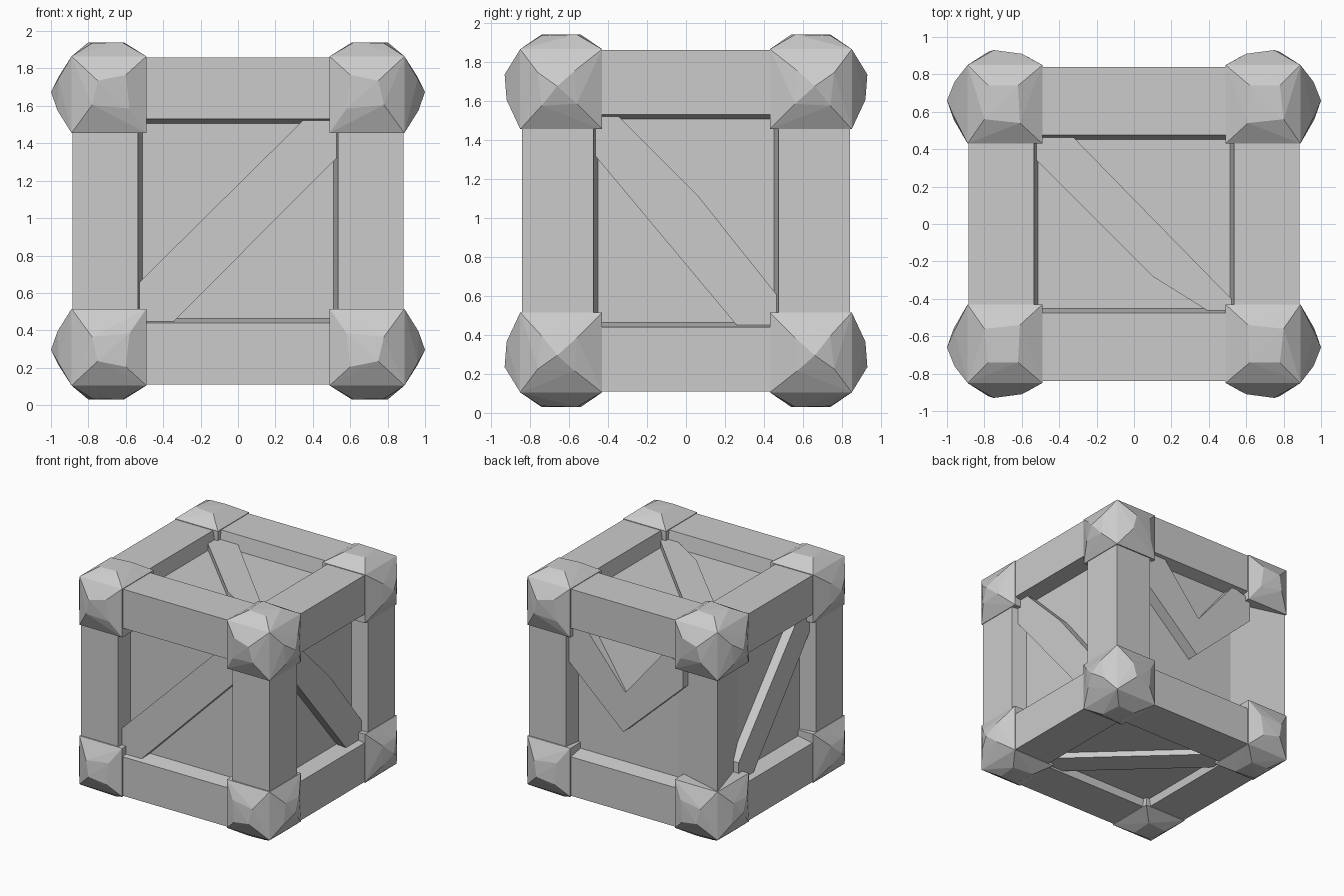
import bpy, bmesh
from mathutils import Vector

if "Cube" in bpy.data.objects:
    bpy.data.objects.remove(bpy.data.objects["Cube"])

CZ = 0.985          # crate centre height


def finish(name, bm):
    bmesh.ops.recalc_face_normals(bm, faces=bm.faces)
    me = bpy.data.meshes.new(name)
    bm.to_mesh(me)
    bm.free()
    ob = bpy.data.objects.new(name, me)
    bpy.context.collection.objects.link(ob)
    return ob


def hull(name, pts):
    bm = bmesh.new()
    for p in pts:
        bm.verts.new((p[0], p[1], p[2] + CZ))
    res = bmesh.ops.convex_hull(bm, input=bm.verts)
    junk = {v for v in res["geom_interior"] if isinstance(v, bmesh.types.BMVert)}
    bmesh.ops.delete(bm, geom=list(junk), context='VERTS')
    bmesh.ops.dissolve_limit(bm, angle_limit=0.02, verts=bm.verts, edges=bm.edges)
    return finish(name, bm)


def box(name, xs, ys, zs):
    return hull(name, [(x, y, z) for x in xs for y in ys for z in zs])


def plate(name, pts, axis, d0, d1):
    """Flat outline on the two other axes, thickened along axis."""
    bm = bmesh.new()
    rings = []
    for d in (d0, d1):
        ring = []
        for a, b in pts:
            p = [a, b]
            p.insert(axis, d)
            ring.append(bm.verts.new(Vector(p) + Vector((0, 0, CZ))))
        rings.append(ring)
        bm.faces.new(ring)
    n = len(pts)
    for i in range(n):
        j = (i + 1) % n
        bm.faces.new((rings[0][i], rings[0][j], rings[1][j], rings[1][i]))
    return finish(name, bm)


def bar(name, axis, s, t, A, B, L):
    """Beam along axis; inner edges slope slightly into the panels."""
    (a0, a1), (b0, b1) = A, B
    e = 0.025
    sect = [(a0, b1), (a1, b1), (a1, b0), (a1 - 0.14, b0 - e), (a0 - e, b1 - 0.14)]
    pts = []
    for d in (-L, L):
        for a, b in sect:
            p = [a * s, b * t]
            p.insert(axis, d)
            pts.append(p)
    return hull(name, pts)


# recessed inner panels; the underside is nearly flush
box("panels", (-0.75, 0.75), (-0.71, 0.71), (-0.81, 0.75))

# frame beams, four along each axis, ends hidden in the corner caps
X, Y, Z = (0.535, 0.885), (0.475, 0.84), (0.545, 0.875)
for s in (-1, 1):
    for t in (-1, 1):
        bar("beam_along_x", 0, s, t, Y, Z, 0.65)
        bar("beam_along_y", 1, s, t, X, Z, 0.6)
        if (s, t) != (-1, 1):
            bar("corner_post", 2, s, t, X, Y, 0.65)
# the back left post is worn to a wedge that slopes down to both panels
plate("worn_post", [(-0.885, 0.84), (-0.42, 0.71), (-0.70, 0.65), (-0.75, 0.38)],
      2, -0.65, 0.65)

# chunky faceted corner caps: block plus a bulge on each outer side
cap = [(x, y, z) for x in (0.49, 0.89) for y in (0.43, 0.85) for z in (0.47, 0.88)]
cap += [(0.61, 0.54, 0.955), (0.80, 0.56, 0.955), (0.78, 0.74, 0.95), (0.62, 0.74, 0.955)]
cap += [(0.965, 0.56, 0.60), (0.96, 0.57, 0.77), (1.0, 0.66, 0.69), (0.96, 0.76, 0.76),
        (0.965, 0.74, 0.59)]
cap += [(0.58, 0.90, 0.60), (0.78, 0.92, 0.62), (0.75, 0.93, 0.75), (0.60, 0.91, 0.78)]
for sx in (-1, 1):
    for sy in (-1, 1):
        for sz in (-1, 1):
            hull("corner_cap", [(x * sx, y * sy, z * sz) for x, y, z in cap])

# diagonal braces
plate("front_brace", [(-0.55, -0.35), (0.36, 0.55), (0.58, 0.55), (0.58, 0.39),
                      (-0.36, -0.555), (-0.55, -0.555)], 1, -0.80, -0.68)
plate("right_brace", [(-0.48, 0.57), (-0.38, 0.57), (0.06, 0.13), (0.49, -0.41),
                      (0.49, -0.56), (0.28, -0.56), (-0.48, 0.35)], 0, 0.70, 0.83)
plate("left_brace", [(0.48, -0.56), (0.30, -0.56), (-0.48, 0.38), (-0.48, 0.56),
                     (-0.33, 0.56), (0.48, -0.38)], 0, -0.83, -0.70)
plate("top_brace", [(-0.54, 0.48), (-0.34, 0.48), (0.54, -0.42), (0.54, -0.48),
                    (0.42, -0.48), (0.10, -0.28), (-0.54, 0.36)], 2, 0.72, 0.80)
plate("bottom_brace", [(-0.54, 0.48), (-0.36, 0.48), (0.54, -0.36), (0.54, -0.48),
                       (0.36, -0.48), (-0.54, 0.36)], 2, -0.86, -0.78)

# broken V-shaped brace on the back, with a sloped ledge behind it
plate("back_brace", [(0.54, 0.55), (0.36, 0.55), (0.0, 0.12), (-0.36, 0.55),
                     (-0.54, 0.50), (-0.54, 0.30), (0.02, -0.22), (0.54, 0.25)],
      1, 0.68, 0.81)
hull("back_ledge", [(0.4, 0.69, 0.55), (-0.4, 0.69, 0.55), (0.4, 0.72, 0.55),
                    (-0.4, 0.72, 0.55), (0, 0.69, 0.1), (0, 0.80, 0.1)])
